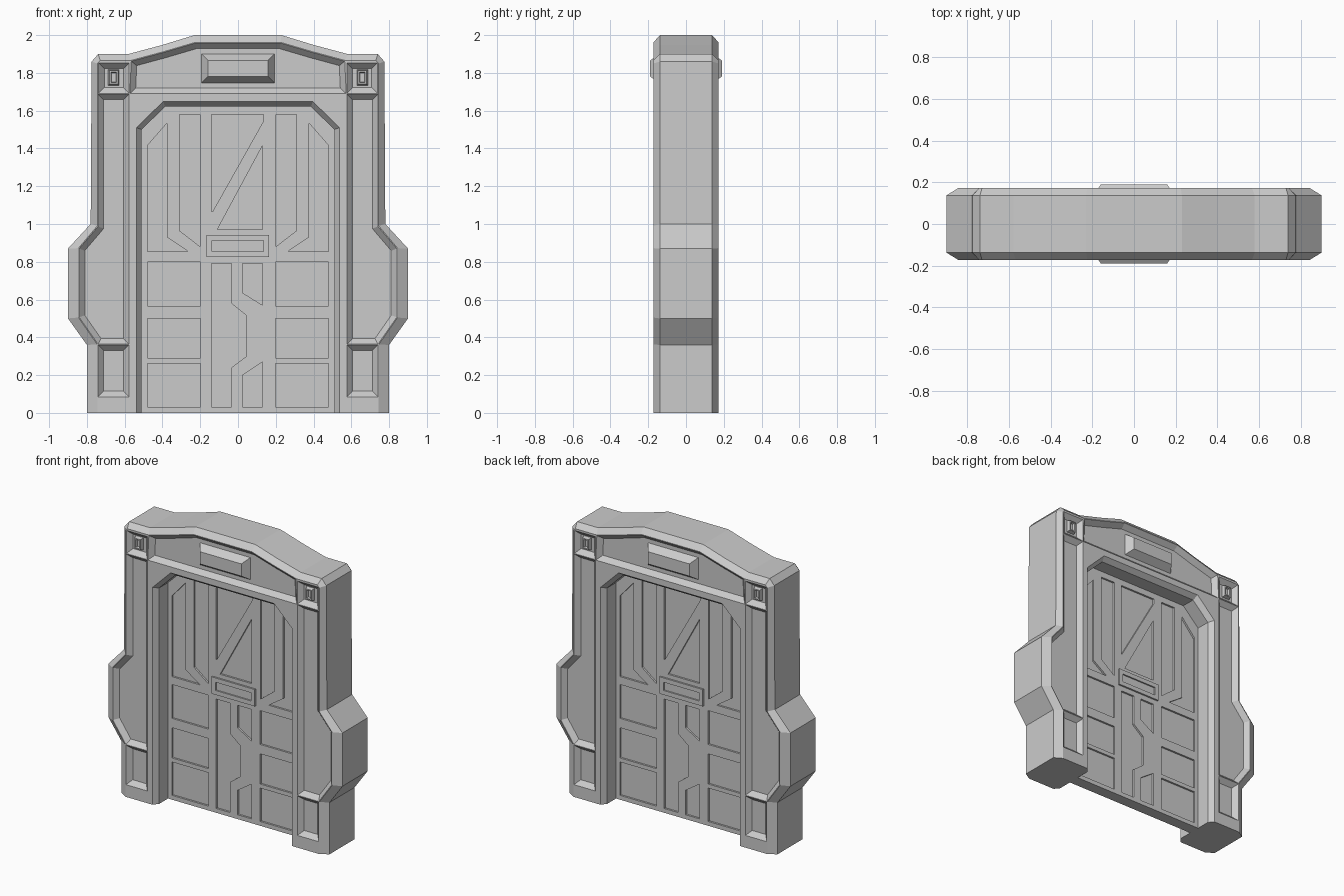
import bpy, bmesh
from mathutils import Vector

if "Cube" in bpy.data.objects:
    bpy.data.objects.remove(bpy.data.objects["Cube"])

FACE, FLOOR, DOOR = 0.172, 0.14, 0.04   # half depths: frame face, recess floor, door face


def inset(poly, d):
    """Mitred inset of an (x, z) polygon."""
    n = len(poly)
    area = sum(poly[i - 1][0] * poly[i][1] - poly[i][0] * poly[i - 1][1] for i in range(n))
    s = 1 if area > 0 else -1
    out = []
    for i in range(n):
        p = Vector(poly[i])
        a = (p - Vector(poly[i - 1])).normalized()
        b = (Vector(poly[(i + 1) % n]) - p).normalized()
        na, nb = Vector((-a.y, a.x)) * s, Vector((-b.y, b.x)) * s
        q = p + (na + nb) * d / (1 + na.dot(nb))
        out.append((q.x, q.y))
    return out


def flip(poly):
    return [(-x, z) for x, z in reversed(poly)]


def rect(x0, x1, z0, z1):
    return [(x0, z0), (x1, z0), (x1, z1), (x0, z1)]


def loft(bm, rings, turn=1):
    """Closed solid through (polygon, y) rings; turn=-1 rotates it half a turn about z."""
    loops = [[bm.verts.new((x * turn, y * turn, z)) for x, z in poly] for poly, y in rings]
    for a, b in zip(loops, loops[1:]):
        for i in range(len(a)):
            bm.faces.new((a[i - 1], a[i], b[i], b[i - 1]))
    bm.faces.new(loops[0])
    bm.faces.new(loops[-1])


def make(name, solids, both=True):
    bm = bmesh.new()
    for rings in solids:
        for turn in ((1, -1) if both else (1,)):
            loft(bm, rings, turn)
    bmesh.ops.recalc_face_normals(bm, faces=bm.faces)
    me = bpy.data.meshes.new(name)
    bm.to_mesh(me)
    bm.free()
    ob = bpy.data.objects.new(name, me)
    bpy.context.collection.objects.link(ob)
    return ob


def cut(target, cutter):
    cutter.hide_render = True
    m = target.modifiers.new("cut", 'BOOLEAN')
    m.operation, m.solver, m.object = 'DIFFERENCE', 'EXACT', cutter
    bpy.context.view_layer.objects.active = target
    bpy.ops.object.modifier_apply(modifier=m.name)
    bpy.data.objects.remove(cutter)


# Arch frame: outline at mid depth, narrower outline on the front and back faces
mid = [(.23, 2), (.40, 1.948), (.58, 1.9), (.74, 1.9), (.775, 1.86), (.78, 1), (.9, .87),
       (.9, .5), (.8, .36), (.8, 0), (.51, 0), (.51, 1.5), (.385, 1.622)]
face = [(.225, 1.962), (.395, 1.912), (.567, 1.866), (.73, 1.866), (.745, 1.85), (.745, .99), (.845, .872),
        (.845, .505), (.745, .362), (.745, 0), (.537, 0), (.537, 1.51), (.397, 1.648)]
mid, face = mid + flip(mid), face + flip(face)
frame = make("arch_frame", [[(face, -FACE), (mid, -.138), (mid, .138), (face, FACE)]], both=False)

# Sloped recesses in the pillars, corners and header
pillar = [(.577, .364), (.741, .364), (.841, .507), (.841, .87), (.741, .987), (.741, 1.688), (.577, 1.688)]
foot = rect(.577, .741, .085, .360)
corner = rect(.577, .738, 1.692, 1.852)
header = [(-.573, 1.69), (.573, 1.69), (.565, 1.862), (.395, 1.908), (.225, 1.958),
          (-.225, 1.958), (-.395, 1.908), (-.565, 1.862)]
recesses = [header]
for p in (pillar, foot, corner):
    recesses += [p, flip(p)]
cut(frame, make("recess_cutter", [[(p, -.25), (p, -FACE), (inset(p, .03), -FLOOR)] for p in recesses]))

# Raised plate on the header
plate = rect(-.193, .193, 1.747, 1.9)
make("header_plate", [[(plate, -FLOOR + .005), (plate, -FLOOR), (inset(plate, .034), -.19)]])

# Small hollow studs in the corner recesses
studs = []
for s in (-1, 1):
    p = rect(s * .658 - .029, s * .658 + .029, 1.734, 1.818)
    studs.append([(p, -FLOOR + .005), (p, -FLOOR), (inset(p, .006), -.165),
                  (inset(p, .014), -.165), (inset(p, .018), -.15)])
make("corner_studs", studs)

# Door slab
slab = [(-.52, 0), (.52, 0), (.52, 1.51), (.39, 1.635), (-.39, 1.635), (-.52, 1.51)]
door = make("door_slab", [[(slab, -DOOR), (slab, DOOR)]], both=False)

# Shallow sunken panels on both door faces
side_panels = [
    [(-.48, .855), (-.265, .855), (-.375, .93), (-.375, 1.535), (-.48, 1.415)],
    [(-.31, 1.58), (-.2, 1.58), (-.2, .88), (-.31, .965)],
    rect(-.48, -.198, .565, .8), rect(-.48, -.198, .29, .5), rect(-.48, -.198, .03, .262)]
panels = side_panels + [flip(p) for p in side_panels] + [
    [(-.14, 1.58), (.135, 1.58), (.135, 1.545), (-.135, 1.065), (-.14, 1.065)],
    [(.13, 1.415), (.13, .97), (-.11, .97)],
    [(-.14, .79), (-.035, .79), (-.035, .58), (.045, .515), (.045, .3), (-.035, .24), (-.035, .03), (-.14, .03)],
    [(.025, .79), (.13, .79), (.13, .57), (.025, .635)],
    [(.13, .27), (.13, .03), (.025, .03), (.025, .2)]]
cut(door, make("panel_cutter", [[(p, -DOOR - .03), (p, -DOOR + .013)] for p in panels]))

# Lock plate in the middle of the door
lock = rect(-.167, .165, .825, .942)
make("lock_plate", [[(lock, -DOOR + .005), (lock, -DOOR - .012), (inset(lock, .03), -DOOR - .012),
                     (inset(lock, .03), -DOOR - .002)]])
